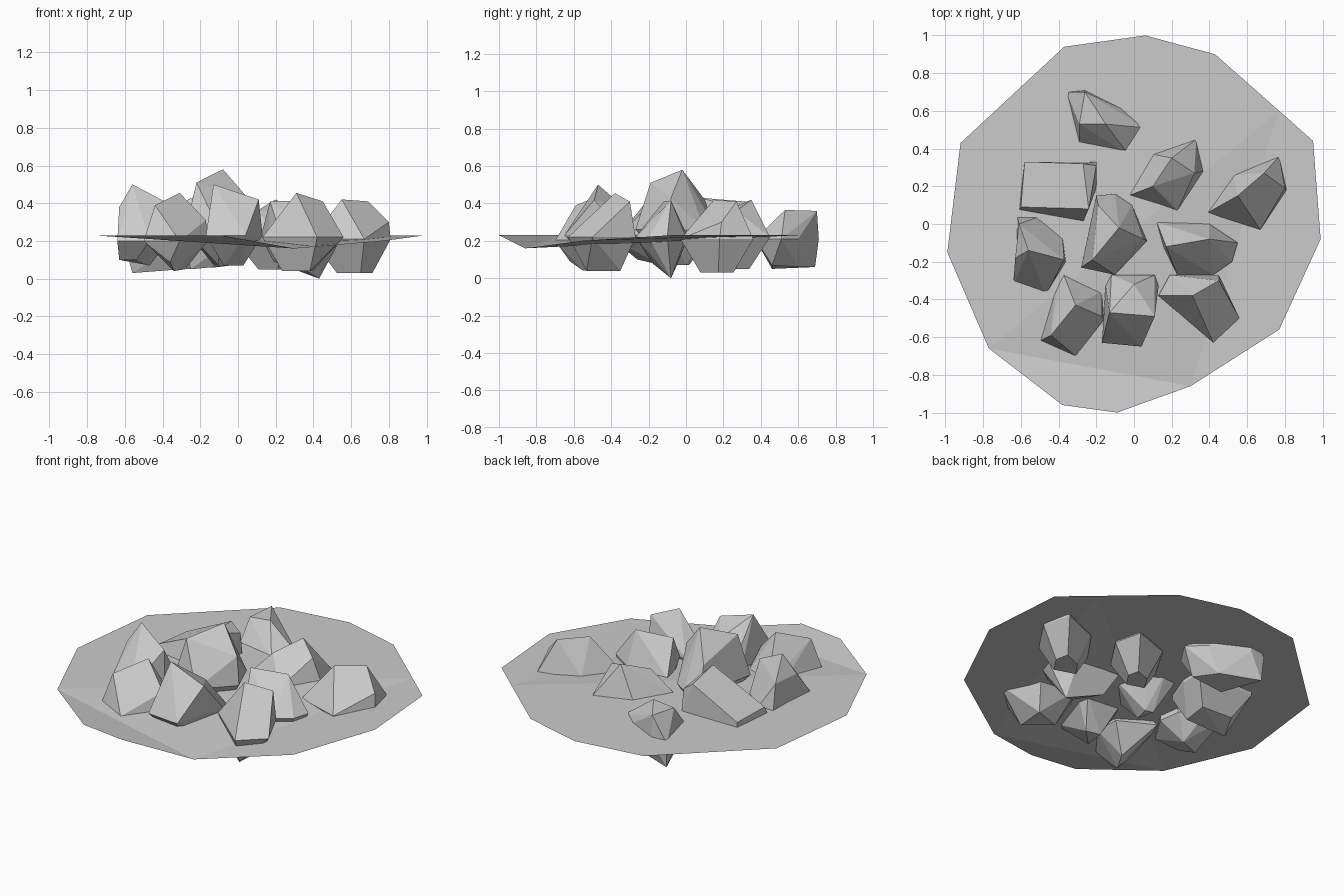
import bpy, bmesh


def finish(name, bm):
    bmesh.ops.recalc_face_normals(bm, faces=bm.faces)
    mesh = bpy.data.meshes.new(name)
    bm.to_mesh(mesh)
    bm.free()
    obj = bpy.data.objects.new(name, mesh)
    bpy.context.collection.objects.link(obj)
    return obj


def rock(name, rim, crest, rim_z, floor_z, shrink=0.6, foot=None):
    """Faceted stone: widest outline, raised crest and a narrower underside."""
    bm = bmesh.new()
    cx = sum(p[0] for p in rim) / len(rim)
    cy = sum(p[1] for p in rim) / len(rim)
    for x, y in rim:
        bm.verts.new((x, y, rim_z))
    if foot is None:
        picked = rim if len(rim) < 6 else rim[::2]
        foot = [(cx + (x - cx) * shrink, cy + (y - cy) * shrink, floor_z) for x, y in picked]
    for p in foot + crest:
        bm.verts.new(p)
    hull = bmesh.ops.convex_hull(bm, input=bm.verts)
    loose = {g for g in hull["geom_interior"] + hull["geom_unused"]
             if isinstance(g, bmesh.types.BMVert)}
    bmesh.ops.delete(bm, geom=list(loose), context='VERTS')
    bmesh.ops.dissolve_limit(bm, angle_limit=0.12, verts=bm.verts, edges=bm.edges)
    return finish(name, bm)


# Thin ground sheet, folded down at one front corner
outline = [(0.06, 1.0), (0.43, 0.9), (0.77, 0.6), (0.95, 0.44), (0.99, -0.08),
           (0.77, -0.56), (0.30, -0.86), (-0.09, -1.0), (-0.38, -0.96),
           (-0.77, -0.66), (-0.99, -0.15), (-0.92, 0.43), (-0.37, 0.94)]
dips = {5: 0.20, 6: 0.16}
bm = bmesh.new()
v = [bm.verts.new((x, y, dips.get(i, 0.23))) for i, (x, y) in enumerate(outline)]
for face in ([0, 1, 2, 9, 10, 11, 12], [2, 6, 9], [2, 5, 6], [2, 3, 4, 5], [6, 7, 8, 9]):
    bm.faces.new([v[i] for i in reversed(face)])
sheet = finish("ground_sheet", bm)
if sheet.data.polygons[0].normal.z < 0:
    sheet.data.flip_normals()

# Back row
rock("back_rock",
     [(-.36, .70), (-.26, .71), (-.04, .60), (.06, .51), (-.03, .37), (-.29, .42)],
     [(-.26, .70, .36), (-.29, .53, .35), (-.15, .53, .365)], .21, .05,
     foot=[(-.35, .69, .06), (-.25, .46, .05), (-.04, .46, .07), (-.12, .60, .06)])
rock("back_left_rock",
     [(-.58, .33), (-.20, .33), (-.20, .19), (-.27, .01), (-.61, .07)],
     [(-.24, .08, .43), (-.27, .32, .41), (-.20, .31, .36), (-.60, .09, .27), (-.58, .33, .26)], .21, .04,
     foot=[(-.56, .12, .03), (-.50, .25, .07), (-.30, .24, .07), (-.30, .10, .05)])
rock("back_right_rock",
     [(-.03, .15), (.10, .37), (.33, .45), (.37, .28), (.23, .07)],
     [(.20, .35, .42), (.10, .20, .36), (.32, .27, .36)], .22, .05, .4)
rock("right_rock",
     [(.39, .06), (.53, .26), (.77, .36), (.81, .18), (.67, -.03)],
     [(.55, .15, .42), (.69, .27, .41), (.80, .19, .30)], .21, .03, .45)

# Middle row
rock("left_rock",
     [(-.62, .04), (-.50, .04), (-.38, -.06), (-.36, -.20), (-.47, -.38), (-.64, -.32)],
     [(-.56, -.14, .50), (-.37, -.19, .40), (-.61, 0, .38), (-.63, -.18, .38)], .2, .05,
     foot=[(-.63, -.22, .1), (-.47, -.13, .07), (-.54, -.26, .1)])
rock("centre_rock",
     [(-.20, .15), (-.10, .16), (-.01, .10), (.07, -.09), (-.10, -.27), (-.28, -.23)],
     [(-.08, -.02, .58), (-.22, -.19, .51), (.05, -.08, .43), (-.19, .10, .42)],
     .26, .07, .25)
rock("middle_right_rock",
     [(.12, .01), (.40, 0), (.55, -.10), (.52, -.20), (.42, -.27), (.23, -.27), (.16, -.13)],
     [(.17, -.12, .41), (.40, -.08, .415)], .22, .0,
     foot=[(.43, -.08, .0), (.19, -.04, .09), (.30, -.18, .08)])

# Front row
rock("front_left_rock",
     [(-.38, -.25), (-.17, -.36), (-.16, -.51), (-.31, -.70), (-.50, -.62), (-.42, -.34)],
     [(-.44, -.59, .39), (-.31, -.43, .455), (-.17, -.49, .31)], .2, .04,
     foot=[(-.34, -.55, .04), (-.28, -.44, .05), (-.36, -.62, .09)])
rock("front_middle_rock",
     [(-.12, -.27), (.11, -.27), (.13, -.33), (.04, -.65), (-.17, -.63), (-.15, -.33)],
     [(-.13, -.47, .50), (.11, -.49, .42), (0, -.32, .37)], .23, .07, .35)
rock("front_right_rock",
     [(.13, -.38), (.19, -.27), (.45, -.27), (.56, -.50), (.42, -.63), (.30, -.54)],
     [(.31, -.38, .455), (.45, -.30, .41)], .22, .04, .5)
